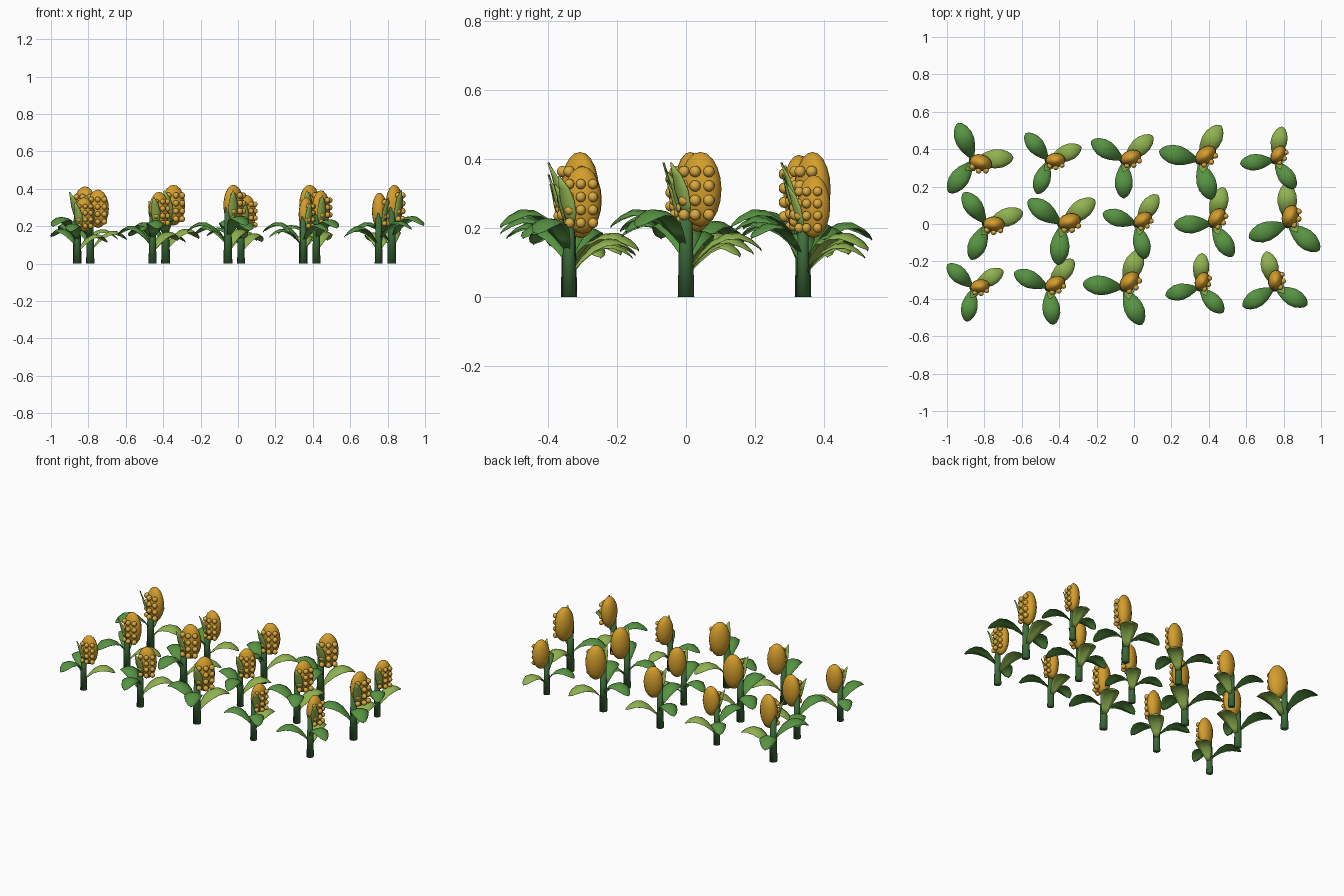
import bpy, bmesh, math
from mathutils import Matrix, Vector

if "Cube" in bpy.data.objects:
    bpy.data.objects.remove(bpy.data.objects["Cube"])


def material(name, rgb):
    m = bpy.data.materials.new(name)
    m.diffuse_color = (*rgb, 1)
    m.use_nodes = True
    m.node_tree.nodes["Principled BSDF"].inputs["Base Color"].default_value = m.diffuse_color
    return m


STALK = material("stalk green", (0.05, 0.16, 0.045))
LEAF = material("leaf green", (0.095, 0.29, 0.055))
LIGHT = material("light leaf green", (0.28, 0.45, 0.08))
COB = material("cob gold", (0.66, 0.34, 0.025))
KERNEL = material("kernel gold", (0.70, 0.40, 0.05))


def finish(bm, name, mat):
    for f in bm.faces:
        f.smooth = True
    bmesh.ops.recalc_face_normals(bm, faces=bm.faces)
    me = bpy.data.meshes.new(name)
    bm.to_mesh(me)
    bm.free()
    me.materials.append(mat)
    return me


def blade(name, mat, path, widths, arch, side, normal, thick=0.006):
    """Closed leaf: five-point ribs along a path, doubled for thickness."""
    bm = bmesh.new()
    side, normal = Vector(side).normalized(), Vector(normal).normalized()
    ribs = []
    for p, w in zip(path, widths):
        top, low = [], []
        for u in (-1, -0.5, 0, 0.5, 1):
            q = Vector(p) + side * (w * u) - normal * (arch * w * u * u)
            top.append(bm.verts.new(q))
            low.append(bm.verts.new(q - normal * thick * (1.15 - abs(u))))
        ribs.append(top + low[::-1])
    for a, b in zip(ribs, ribs[1:]):
        for i in range(10):
            j = (i + 1) % 10
            bm.faces.new((a[i], a[j], b[j], b[i]))
    bm.faces.new(ribs[0])
    bm.faces.new(ribs[-1])
    return finish(bm, name, mat)


def leaf(name, mat, base):
    """Arching leaf growing along +x from the stalk."""
    path = [(0.008, 0, 0), (0.04, 0, 0.045), (0.075, 0, 0.082), (0.115, 0, 0.104),
            (0.155, 0, 0.106), (0.19, 0, 0.088), (0.21, 0, 0.07), (0.22, 0, 0.058)]
    path = [(x, y, z + base) for x, y, z in path]
    widths = [0.008, 0.026, 0.042, 0.052, 0.05, 0.036, 0.021, 0.004]
    return blade(name, mat, path, widths, 0.35, (0, 1, 0), (0, 0, 1))


# Stalk
bm = bmesh.new()
bmesh.ops.create_cone(bm, cap_ends=True, segments=12, radius1=0.024, radius2=0.017,
                      depth=0.3, matrix=Matrix.Translation((0, 0, 0.15)))
stalk = finish(bm, "stalk", STALK)

# Cob
CX, CZ = 0.044, 0.312
bm = bmesh.new()
bmesh.ops.create_uvsphere(bm, u_segments=14, v_segments=10, radius=1,
                          matrix=Matrix.Translation((CX, 0, CZ))
                          @ Matrix.Diagonal((0.063, 0.045, 0.109, 1)))
cob = finish(bm, "cob", COB)

# Kernels: a grid of beads on one side of the cob
bm = bmesh.new()
for c in range(3):
    for r in range(4):
        p = (CX + (c - 1) * 0.038, -0.046 + 0.012 * abs(c - 1), CZ - 0.011 + (r - 1.5) * 0.042)
        bmesh.ops.create_uvsphere(bm, u_segments=10, v_segments=7, radius=0.0165,
                                  matrix=Matrix.Translation(p))
kernels = finish(bm, "kernels", KERNEL)

# Husk blade standing beside the kernels
husk = blade("husk", LIGHT,
             [(0.008, -0.028, 0.23), (0.002, -0.040, 0.27), (-0.006, -0.05, 0.31),
              (-0.014, -0.056, 0.35), (-0.026, -0.064, 0.39)],
             [0.012, 0.024, 0.028, 0.02, 0.003], 0.4, (1, -0.5, 0), (-0.5, -1, 0))

# Angle offset and mesh of every part of a plant
parts = [(0, stalk), (0, leaf("light_leaf", LIGHT, 0.08)),
         (108, leaf("middle_leaf", LEAF, 0.115)), (229, leaf("upper_leaf", LEAF, 0.148)),
         (-20, cob), (-20, kernels), (-20, husk)]

# Rows: y, first x, first angle, plant sizes
rows = [("back", 0.34, -0.86, 4, (0.98, 0.86, 0.92, 1.0, 0.84)),
        ("middle", 0.0, -0.79, 18, (0.94, 1.0, 0.87, 0.93, 1.0)),
        ("front", -0.34, -0.86, 30, (0.84, 0.91, 1.0, 0.84, 0.9))]

for row, y, x0, angle, sizes in rows:
    for i, s in enumerate(sizes):
        for offset, mesh in parts:
            ob = bpy.data.objects.new(f"{row}_{i + 1}_{mesh.name}", mesh)
            ob.location = (x0 + i * 0.403, y, 0)
            ob.rotation_euler.z = math.radians(angle + i * 18.3 + offset)
            ob.scale = (s, s, s)
            bpy.context.collection.objects.link(ob)
